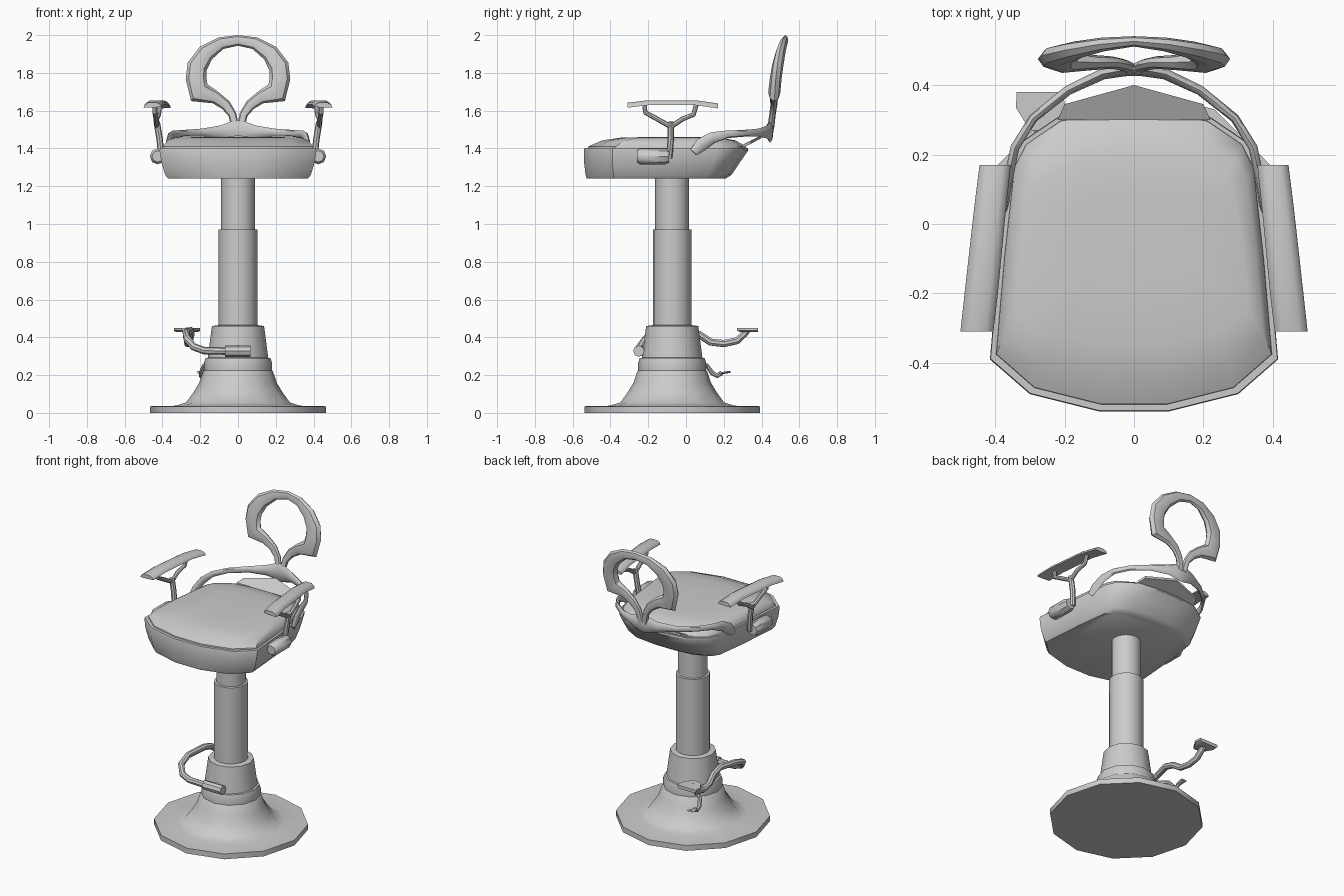
import bpy, bmesh, math
from mathutils import Vector

grey = bpy.data.materials.new("plain grey")
grey.diffuse_color = (0.6, 0.6, 0.6, 1)


def loft(name, rings):
    """Skin equal-length point rings and cap both ends."""
    bm = bmesh.new()
    vs = [[bm.verts.new(p) for p in r] for r in rings]
    n = len(rings[0])
    for a, b in zip(vs, vs[1:]):
        for i in range(n):
            j = (i + 1) % n
            bm.faces.new((a[i], a[j], b[j], b[i]))
    bm.faces.new(vs[0])
    bm.faces.new(vs[-1])
    bmesh.ops.recalc_face_normals(bm, faces=bm.faces)
    me = bpy.data.meshes.new(name)
    bm.to_mesh(me)
    bm.free()
    me.materials.append(grey)
    ob = bpy.data.objects.new(name, me)
    bpy.context.collection.objects.link(ob)
    return ob


def lathe(name, profile, sides, cy=-0.073):
    """Turn (radius, z) points about the column axis."""
    ang = [2 * math.pi * i / sides for i in range(sides)]
    return loft(name, [[(r * math.cos(a), cy + r * math.sin(a), z) for a in ang]
                       for r, z in profile])


def sweep(name, pts, ref=(0, 0, 1), sides=8):
    """Sweep an ellipse along (x, y, z, half size along ref, half size across)."""
    rings = []
    for i, p in enumerate(pts):
        a = Vector(pts[max(i - 1, 0)][:3])
        b = Vector(pts[min(i + 1, len(pts) - 1)][:3])
        t = (b - a).normalized()
        u = Vector(ref)
        u = (u - t * u.dot(t)).normalized()
        v = t.cross(u)
        c = Vector(p[:3])
        rings.append([c + u * p[3] * math.cos(k) + v * p[4] * math.sin(k)
                      for k in [2 * math.pi * j / sides for j in range(sides)]])
    return loft(name, rings)


def rod(name, pts, r, ref=(0, 0, 1)):
    return sweep(name, [(*p, r, r) for p in pts], ref)


def mirrored(half):
    """Continue a half path, ending on x = 0, to the other side."""
    return half + [(-p[0], *p[1:]) for p in reversed(half[:-1])]


# Pedestal
lathe("base", [(0.465, 0), (0.465, 0.035), (0.33, 0.038), (0.275, 0.055), (0.235, 0.11),
               (0.205, 0.16), (0.185, 0.22), (0.18, 0.225), (0.18, 0.265), (0.172, 0.29),
               (0.16, 0.292), (0.138, 0.46), (0.1, 0.465)], 12)
lathe("lower_column", [(0.103, 0.45), (0.103, 0.97), (0.088, 0.972)], 16)
lathe("upper_column", [(0.09, 0.96), (0.09, 1.25)], 16)

# Seat pan and cushion share one outline
half = [(0.10, -0.54), (0.30, -0.49), (0.415, -0.39), (0.39, -0.1), (0.36, 0.17),
        (0.325, 0.24), (0.22, 0.312), (0.07, 0.335)]
outline = half + [(-x, y) for x, y in reversed(half)]


def section(z, sx, front, back):
    return [(x * sx, y * (front if y < 0 else back), z) for x, y in outline]


loft("seat_pan", [section(1.24, 0.89, 0.975, 0.62), section(1.26, 0.93, 0.985, 0.72),
                  section(1.33, 0.98, 1, 0.86), section(1.39, 1, 1, 0.985),
                  section(1.402, 0.995, 0.995, 0.98)])
loft("cushion", [section(1.39, 0.96, 0.965, 0.96), section(1.41, 0.955, 0.96, 0.95),
                 section(1.443, 0.9, 0.82, 0.78), section(1.457, 0.8, 0.64, 0.55),
                 section(1.461, 0.45, 0.35, 0.3)])
loft("rear_plate", [[(-0.22, 0.3, z), (0.22, 0.3, z), (0.2, 0.345, z + 0.02),
                     (0, 0.40, z + 0.05), (-0.2, 0.345, z + 0.02)] for z in (1.405, 1.42)])

# Back strap wrapping the seat, tallest in the middle
sweep("back_strap", mirrored([
    (0.375, 0.04, 1.38, 0.022, 0.012), (0.37, 0.08, 1.42, 0.035, 0.013),
    (0.36, 0.14, 1.457, 0.03, 0.013), (0.343, 0.22, 1.475, 0.02, 0.013),
    (0.29, 0.305, 1.48, 0.018, 0.013), (0.19, 0.385, 1.484, 0.021, 0.014),
    (0.09, 0.432, 1.487, 0.035, 0.016), (0.03, 0.443, 1.49, 0.055, 0.018),
    (0, 0.445, 1.49, 0.06, 0.018)]))

# Backrest loop
sweep("backrest", mirrored([
    (0.012, 0.448, 1.50, 0.018, 0.02), (0.03, 0.458, 1.58, 0.017, 0.022),
    (0.065, 0.465, 1.63, 0.018, 0.028), (0.12, 0.465, 1.67, 0.022, 0.034),
    (0.205, 0.467, 1.695, 0.032, 0.062), (0.222, 0.475, 1.77, 0.031, 0.055),
    (0.216, 0.485, 1.835, 0.03, 0.054), (0.17, 0.5, 1.905, 0.026, 0.046),
    (0.09, 0.517, 1.957, 0.02, 0.033), (0, 0.526, 1.972, 0.015, 0.028)]), ref=(0, 1, 0))

# Armrests
for s, side in ((-1, "left"), (1, "right")):
    rings = []
    for y, x0, x1, top in ((-0.31, 0.405, 0.5, 1.642), (-0.2, 0.392, 0.488, 1.655),
                           (0.05, 0.368, 0.46, 1.655), (0.17, 0.355, 0.445, 1.638)):
        w = x1 - x0
        rings.append([(s * x, y, z) for x, z in (
            (x0, top - 0.022), (x0 + 0.005, top - 0.01), (x0 + 0.25 * w, top),
            (x1 - 0.25 * w, top), (x1 - 0.005, top - 0.012), (x1, top - 0.026),
            (x0 + 0.5 * w, top - 0.026))])
    loft(side + "_arm_pad", rings)
    rod(side + "_arm_stem", [(s * 0.405, -0.09, 1.35), (s * 0.415, -0.08, 1.45),
                             (s * 0.43, -0.08, 1.54)], 0.017, (0, 1, 0))
    rod(side + "_arm_front_fork", [(s * 0.43, -0.08, 1.515), (s * 0.435, -0.16, 1.56),
                                   (s * 0.44, -0.215, 1.59), (s * 0.44, -0.22, 1.635)],
        0.013, (1, 0, 0))
    rod(side + "_arm_rear_fork", [(s * 0.43, -0.08, 1.515), (s * 0.43, -0.02, 1.555),
                                  (s * 0.42, 0.04, 1.58), (s * 0.415, 0.055, 1.635)],
        0.013, (1, 0, 0))
    sweep(side + "_arm_knob", [(s * 0.425, y, 1.358, r, r) for y, r in (
        (-0.26, 0.03), (-0.245, 0.042), (-0.11, 0.042), (-0.09, 0.034))])

# Pump lever: front barrel, bent rod and foot pedal
rod("lever_barrel", [(-0.07, -0.25, 0.327), (0.065, -0.25, 0.327)], 0.03)
rod("lever_bracket", [(0, -0.25, 0.327), (0, -0.13, 0.33)], 0.025)
rod("lever_rod", [(-0.05, -0.25, 0.327), (-0.18, -0.25, 0.33), (-0.235, -0.245, 0.35),
                  (-0.27, -0.21, 0.395), (-0.275, -0.13, 0.425), (-0.25, 0, 0.435),
                  (-0.25, 0.07, 0.415), (-0.26, 0.13, 0.375), (-0.265, 0.2, 0.367),
                  (-0.268, 0.27, 0.382), (-0.27, 0.31, 0.42), (-0.27, 0.325, 0.44)],
    0.02, (0.3, 0, 1))
loft("pedal", [[(-0.27 + x * k, 0.38 + y * k, z) for x, y in (
    (-0.068, 0), (0.068, 0), (0.07, -0.045), (0.03, -0.11), (-0.03, -0.11), (-0.07, -0.045))]
    for z, k in ((0.428, 0.85), (0.436, 1), (0.45, 1))])

# Small release lever
rod("release_lever", [(-0.12, 0.06, 0.25), (-0.18, 0.11, 0.25), (-0.195, 0.14, 0.21),
                      (-0.195, 0.165, 0.197), (-0.195, 0.19, 0.212)], 0.013, (1, 0, 0.2))
sweep("release_tab", [(-0.195, 0.175, 0.208, 0.006, 0.015), (-0.195, 0.235, 0.218, 0.006, 0.022)])

# Smooth shading with sharp edges kept
bpy.ops.object.select_all(action='SELECT')
bpy.context.view_layer.objects.active = bpy.data.objects["base"]
bpy.ops.object.shade_smooth_by_angle(angle=math.radians(40))
